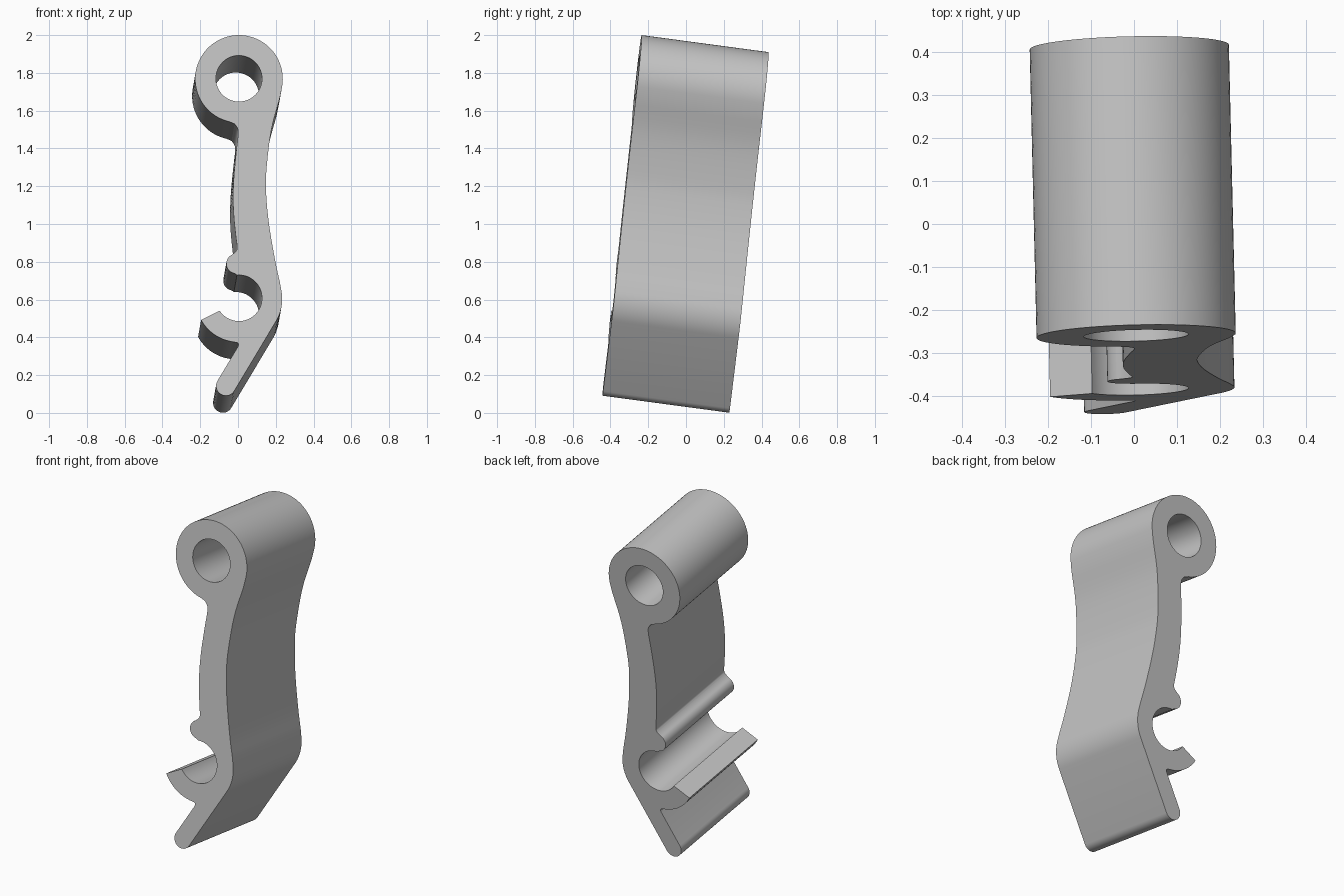
import bpy, bmesh
from math import radians, cos, sin
from mathutils import Vector

cube = bpy.data.objects.get("Cube")
if cube:
    bpy.data.objects.remove(cube, do_unlink=True)

grey = bpy.data.materials.new("plain grey")
grey.use_nodes = True
colour = (0.55, 0.55, 0.55, 1)
grey.diffuse_color = colour
grey.node_tree.nodes["Principled BSDF"].inputs["Base Color"].default_value = colour


def arc(centre, radius, start, end, steps):
    """Points on an arc, angles in degrees."""
    angles = [radians(start + (end - start) * i / steps) for i in range(steps + 1)]
    return [Vector((centre[0] + radius * cos(a), centre[1] + radius * sin(a))) for a in angles]


def smooth_path(points, steps=5):
    """Smooth curve through the given points."""
    p = [Vector(q) for q in points]
    p = [2 * p[0] - p[1]] + p + [2 * p[-1] - p[-2]]
    out = []
    for a, b, c, d in zip(p, p[1:], p[2:], p[3:]):
        for i in range(steps):
            t = i / steps
            out.append(b + (c - a) * t / 2 + (2 * a - 5 * b + 4 * c - d) * t**2 / 2
                       + (3 * b - a - 3 * c + d) * t**3 / 2)
    return out + [p[-2]]


head, clip, tip, bump = (0.005, 1.768), (0.005, 0.603), (-0.064, 0.143), (-0.01, 0.79)

outline = (
    # round head
    arc(head, 0.232, 257, -10, 56)
    # curved outer side of the arm
    + smooth_path([(0.222, 1.67), (0.175, 1.49), (0.15, 1.28), (0.149, 1.16),
                   (0.164, 1.0), (0.196, 0.81), (0.222, 0.69)])
    # bend around the clip, then the slanted tail with its rounded tip
    + arc(clip, 0.229, 12, -31.5, 12)
    + arc(tip, 0.052, -31.5, -211.5, 18)
    + smooth_path([(0.0, 0.351), (0.003, 0.362), (-0.002, 0.371), (-0.015, 0.374)], 3)
    # hook and round socket
    + arc(clip, 0.229, 264, 209, 14)
    + arc((0.005, 0.608), 0.122, 213, 455, 44)
    # small bump above the socket
    + arc(bump, 0.052, 262, 115, 16)
    # inner side of the arm
    + smooth_path([(-0.012, 0.854), (-0.004, 0.875), (-0.012, 0.94), (-0.022, 1.04),
                   (-0.026, 1.14), (-0.022, 1.25), (-0.01, 1.38), (0.0, 1.47),
                   (-0.002, 1.505), (-0.018, 1.53)])
)
hole = arc((0.005, 1.77), 0.122, 0, 360, 48)[:-1]


def on_front(p):
    """Place a profile point on the leaning front plane."""
    return (p.x, -0.235 - 0.108 * (2 - p.y) + 0.024 * p.x, p.y)


bm = bmesh.new()
edges = []
for loop in (outline, hole):
    verts = [bm.verts.new(on_front(p)) for p in loop]
    edges += [bm.edges.new((a, b)) for a, b in zip(verts, verts[1:] + verts[:1])]
bmesh.ops.triangle_fill(bm, use_beauty=True, use_dissolve=False, edges=edges)

# sweep the profile along the tilted depth direction
swept = bmesh.ops.extrude_face_region(bm, geom=bm.faces[:], use_keep_orig=True)
moved = [v for v in swept["geom"] if isinstance(v, bmesh.types.BMVert)]
bmesh.ops.translate(bm, verts=moved, vec=(-0.016, 0.672, -0.09))
bmesh.ops.recalc_face_normals(bm, faces=bm.faces[:])

mesh = bpy.data.meshes.new("clip_lever")
bm.to_mesh(mesh)
bm.free()
mesh.materials.append(grey)
lever = bpy.data.objects.new("clip_lever", mesh)
bpy.context.collection.objects.link(lever)

bpy.ops.object.select_all(action="DESELECT")
lever.select_set(True)
bpy.context.view_layer.objects.active = lever
bpy.ops.object.shade_smooth_by_angle(angle=radians(30))
